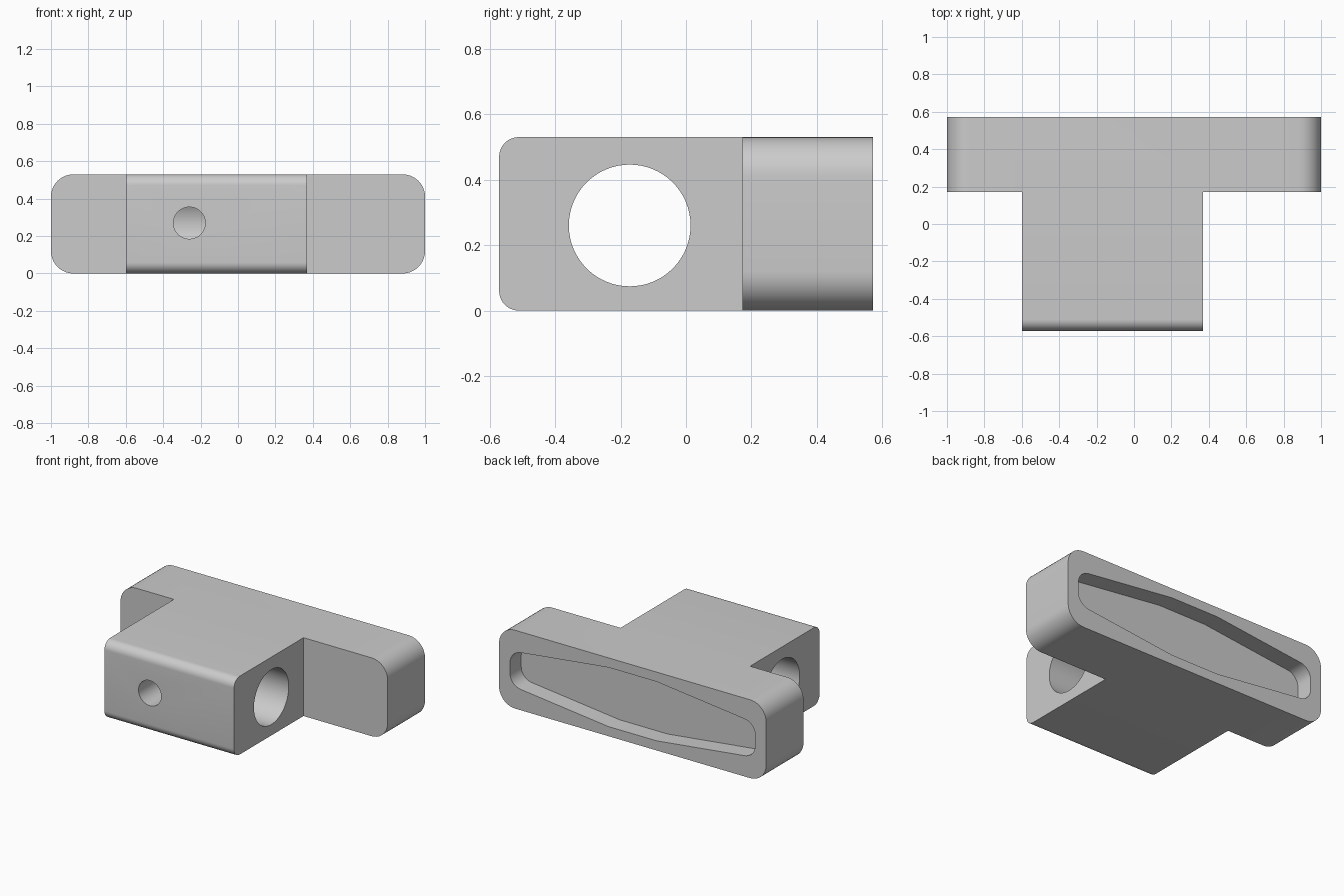
import bpy
import bmesh
import math
from mathutils import Matrix, Vector

if "Cube" in bpy.data.objects:
    bpy.data.objects.remove(bpy.data.objects["Cube"], do_unlink=True)

WIDTH, DEPTH, HEIGHT = 2.0, 1.142, 0.53
BACK, FRONT = DEPTH / 2, -DEPTH / 2
PLATE_FRONT = 0.172
MID_Z = HEIGHT / 2

grey = bpy.data.materials.new("plain_grey")
grey.use_nodes = True
colour = (0.6, 0.6, 0.6, 1)
grey.diffuse_color = colour
grey.node_tree.nodes["Principled BSDF"].inputs["Base Color"].default_value = colour


def fillet(corners, steps=10):
    """Round each (u, v, radius) corner of a convex counter-clockwise outline."""
    outline = []
    for i, (u, v, radius) in enumerate(corners):
        here = Vector((u, v))
        if radius == 0:
            outline.append(here)
            continue
        before = (Vector(corners[i - 1][:2]) - here).normalized()
        after = (Vector(corners[(i + 1) % len(corners)][:2]) - here).normalized()
        half = before.angle(after) / 2
        centre = here + (before + after).normalized() * radius / math.sin(half)
        start = here + before * radius / math.tan(half) - centre
        sweep = math.pi - 2 * half
        for k in range(steps + 1):
            outline.append(centre + Matrix.Rotation(sweep * k / steps, 2) @ start)
    return outline


def extrude(name, outline, place, low, high):
    """Solid made by sweeping an outline between two depths."""
    bm = bmesh.new()
    face = bm.faces.new([bm.verts.new(place(p.x, p.y, low)) for p in outline])
    swept = bmesh.ops.extrude_face_region(bm, geom=[face])["geom"]
    move = Vector(place(0, 0, high)) - Vector(place(0, 0, low))
    bmesh.ops.translate(bm, vec=move, verts=[g for g in swept if isinstance(g, bmesh.types.BMVert)])
    bmesh.ops.recalc_face_normals(bm, faces=bm.faces)
    mesh = bpy.data.meshes.new(name)
    bm.to_mesh(mesh)
    bm.free()
    mesh.materials.append(grey)
    obj = bpy.data.objects.new(name, mesh)
    bpy.context.collection.objects.link(obj)
    return obj


def circle(u, v, radius, sides=64):
    angles = [math.tau * i / sides for i in range(sides)]
    return [Vector((u + radius * math.cos(a), v + radius * math.sin(a))) for a in angles]


def combine(target, tool, operation):
    modifier = target.modifiers.new(operation.lower(), "BOOLEAN")
    modifier.operation = operation
    modifier.solver = "EXACT"
    modifier.object = tool
    bpy.context.view_layer.objects.active = target
    bpy.ops.object.modifier_apply(modifier=modifier.name)
    bpy.data.objects.remove(tool, do_unlink=True)


def along_y(u, v, d):
    return (u, d, v)


def along_x(u, v, d):
    return (d, u, v)


# Wide back plate with rounded ends
half = WIDTH / 2
plate_corners = [(-half, 0, 0.12), (half, 0, 0.12), (half, HEIGHT, 0.12), (-half, HEIGHT, 0.12)]
body = extrude("slotted_mount_body", fillet(plate_corners), along_y, PLATE_FRONT, BACK)

# Offset block with softened front edges, reaching into the plate
block_corners = [(FRONT, 0, 0.06), (0.3, 0, 0), (0.3, HEIGHT, 0), (FRONT, HEIGHT, 0.06)]
block = extrude("front_block", fillet(block_corners), along_x, -0.6, 0.37)
combine(body, block, "UNION")

# Large cross bore and small front hole that meets it
bore = extrude("cross_bore", circle(-0.172, 0.26, 0.186), along_x, -0.8, 0.6)
combine(body, bore, "DIFFERENCE")
pin_hole = extrude("pin_hole", circle(-0.26, 0.27, 0.085), along_y, -0.8, -0.172)
combine(body, pin_hole, "DIFFERENCE")

# Tapered recess in the back face
quarter = [(0.918, 0.115, 0.09), (0.18, 0.2, 0)]
upper = quarter + [(-u, v, r) for u, v, r in reversed(quarter)]
lower = [(-u, -v, r) for u, v, r in upper]
recess_corners = [(u, MID_Z + v, r) for u, v, r in upper + lower]
recess = extrude("back_recess", fillet(recess_corners), along_y, BACK - 0.12, BACK + 0.1)
combine(body, recess, "DIFFERENCE")

# Smooth curved walls, keep edges sharp
bpy.ops.object.select_all(action="DESELECT")
body.select_set(True)
bpy.context.view_layer.objects.active = body
bpy.ops.object.shade_smooth_by_angle(angle=math.radians(25))
